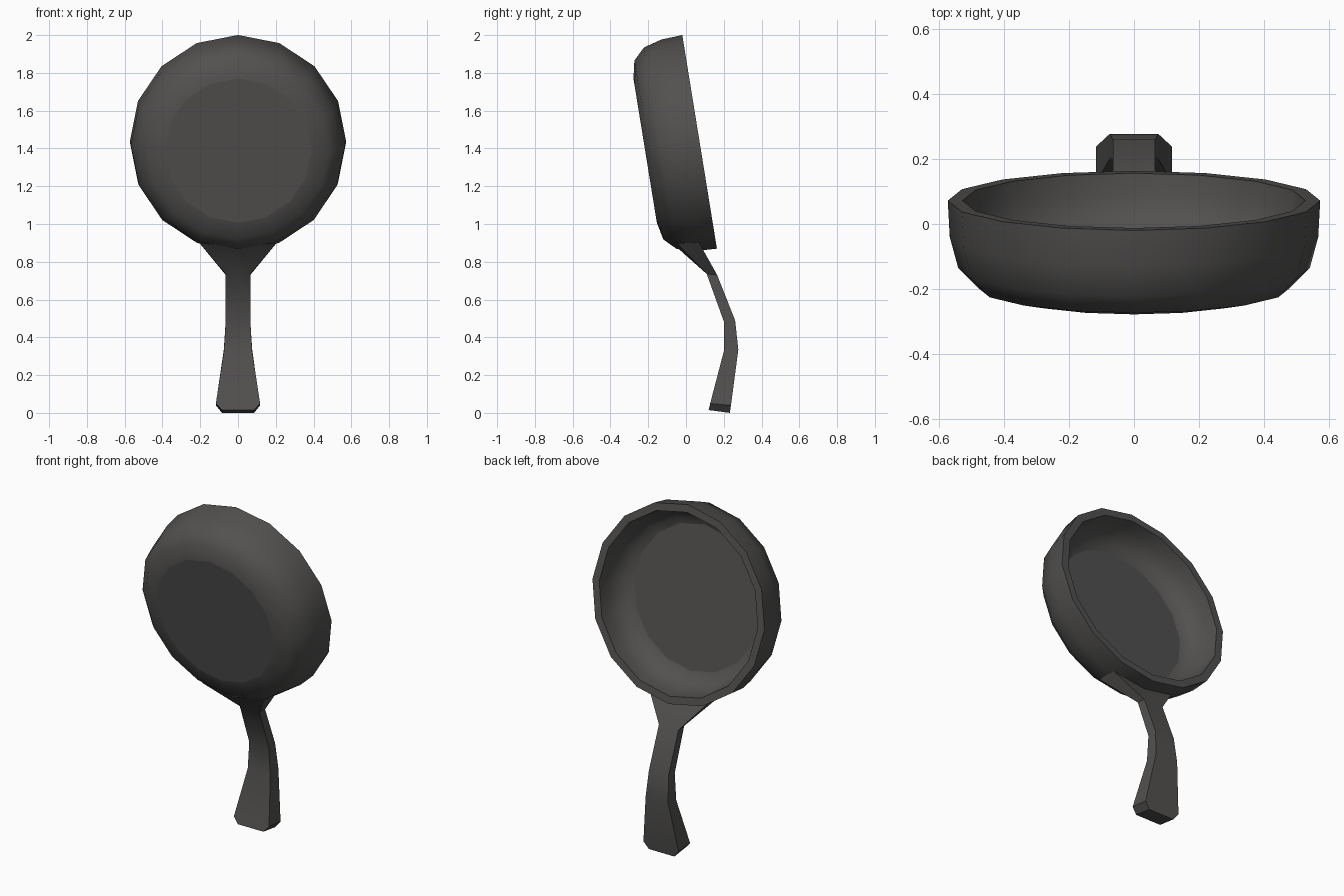
import bpy, bmesh, math
from mathutils import Vector

if "Cube" in bpy.data.objects:
    bpy.data.objects.remove(bpy.data.objects["Cube"])

mat = bpy.data.materials.new("dark_iron")
mat.diffuse_color = (0.085, 0.082, 0.08, 1)
mat.use_nodes = True
mat.node_tree.nodes["Principled BSDF"].inputs["Base Color"].default_value = mat.diffuse_color


def loft(name, rings):
    """Skin a list of equal-length vertex rings, cap both ends, smooth by angle."""
    bm = bmesh.new()
    vs = [[bm.verts.new(p) for p in ring] for ring in rings]
    n = len(vs[0])
    for a, b in zip(vs, vs[1:]):
        for i in range(n):
            j = (i + 1) % n
            bm.faces.new((a[i], a[j], b[j], b[i]))
    bm.faces.new(vs[0])
    bm.faces.new(vs[-1])
    bmesh.ops.recalc_face_normals(bm, faces=bm.faces)
    me = bpy.data.meshes.new(name)
    bm.to_mesh(me)
    bm.free()
    me.materials.append(mat)
    ob = bpy.data.objects.new(name, me)
    bpy.context.collection.objects.link(ob)
    bpy.ops.object.select_all(action='DESELECT')
    bpy.context.view_layer.objects.active = ob
    ob.select_set(True)
    bpy.ops.object.shade_smooth_by_angle(angle=math.radians(40))
    return ob


# Pan bowl: 16-sided turned profile (radius, depth) on a tilted axis
SIDES = 16
centre = Vector((0, 0.072, 1.435))
up = Vector((0, -0.16, 0.987))
axis = Vector((0, 0.987, 0.16))
profile = [(0.387, -0.292), (0.48, -0.272), (0.541, -0.21), (0.567, -0.113),
           (0.573, 0), (0.528, 0),
           (0.522, -0.07), (0.502, -0.125), (0.465, -0.168), (0.42, -0.185)]
rings = []
for r, d in profile:
    ring = []
    for i in range(SIDES):
        a = 2 * math.pi * i / SIDES
        ring.append(centre + Vector((r * math.sin(a), 0, 0)) + up * (r * math.cos(a)) + axis * d)
    rings.append(ring)
bowl = loft("pan_bowl", rings)
for p in bowl.data.polygons:        # flat inside and outside floors
    if len(p.vertices) == SIDES:
        p.use_smooth = False

# Handle: bent bar, sections (half width, front y, z, back y, z, mid-line drop)
sections = [(0.205, -0.05, 0.9, 0.07, 0.9, 0.022),
            (0.065, 0.11, 0.735, 0.165, 0.73, 0),
            (0.065, 0.20, 0.485, 0.26, 0.49, 0),
            (0.075, 0.20, 0.325, 0.277, 0.335, 0),
            (0.117, 0.128, 0.05, 0.238, 0.04, 0),
            (0.085, 0.12, 0.015, 0.232, 0.0, 0)]
loft("handle", [[(-w, fy, fz), (0, fy, fz - s), (w, fy, fz),
                 (w, by, bz), (0, by, bz - s), (-w, by, bz)]
                for w, fy, fz, by, bz, s in sections])
